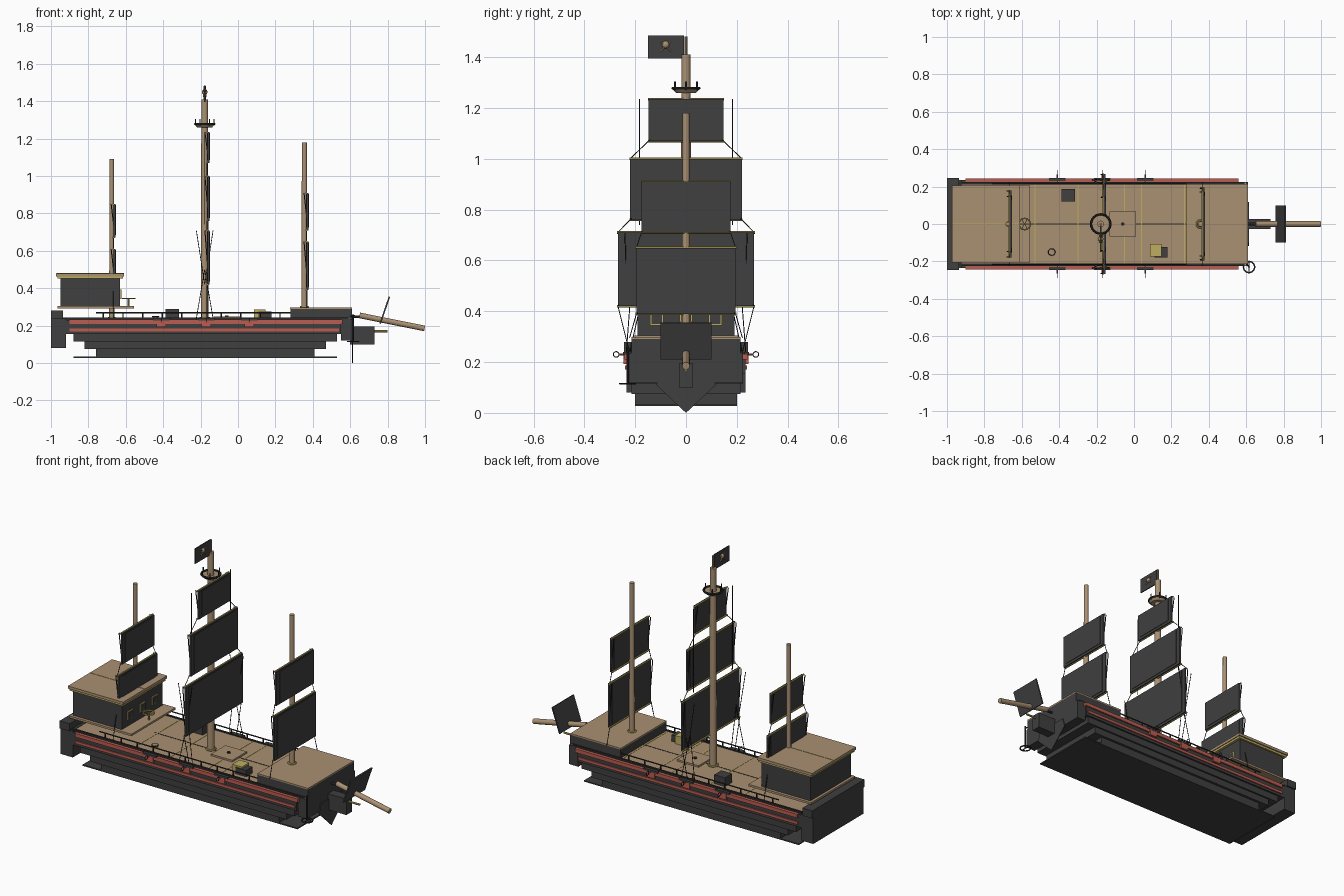
import bpy, bmesh, math
from mathutils import Vector

cube = bpy.data.objects.get("Cube")
if cube:
    bpy.data.objects.remove(cube)


def material(name, r, g, b):
    m = bpy.data.materials.new(name)
    m.use_nodes = True
    m.diffuse_color = (r, g, b, 1)
    m.node_tree.nodes["Principled BSDF"].inputs["Base Color"].default_value = (r, g, b, 1)
    return m


DARK = material("charcoal", 0.05, 0.05, 0.05)
WOOD = material("tan wood", 0.40, 0.28, 0.17)
RED = material("faded red", 0.50, 0.11, 0.08)
GOLD = material("dull gold", 0.52, 0.42, 0.12)
BLACK = material("rope black", 0.025, 0.025, 0.025)


def finish(name, bm, mat, smooth=False):
    bmesh.ops.recalc_face_normals(bm, faces=bm.faces)
    me = bpy.data.meshes.new(name)
    bm.to_mesh(me)
    bm.free()
    me.materials.append(mat)
    ob = bpy.data.objects.new(name, me)
    bpy.context.collection.objects.link(ob)
    if smooth:
        bpy.ops.object.select_all(action='DESELECT')
        ob.select_set(True)
        bpy.context.view_layer.objects.active = ob
        bpy.ops.object.shade_smooth_by_angle()
    return ob


def box(name, x, y, z, mat):
    """Box from (min, max) pairs on each axis."""
    bm = bmesh.new()
    bmesh.ops.create_cube(bm, size=1)
    for v in bm.verts:
        v.co = [lo + (c + 0.5) * (hi - lo) for c, (lo, hi) in zip(v.co, (x, y, z))]
    return finish(name, bm, mat)


def rod(name, a, b, r, mat, sides=12, r2=None):
    """Cylinder or cone between two points."""
    a, b = Vector(a), Vector(b)
    bm = bmesh.new()
    bmesh.ops.create_cone(bm, cap_ends=True, segments=sides, radius1=r,
                          radius2=r if r2 is None else r2, depth=(b - a).length)
    turn = (b - a).to_track_quat('Z', 'Y')
    for v in bm.verts:
        v.co = turn @ v.co + (a + b) / 2
    return finish(name, bm, mat, sides > 6)


def ring(name, centre, r, thick, mat, rot=(0, 0, 0)):
    bpy.ops.mesh.primitive_torus_add(location=centre, rotation=rot, major_radius=r,
                                     minor_radius=thick, major_segments=24, minor_segments=6)
    ob = bpy.context.object
    ob.name = name
    ob.data.materials.append(mat)
    bpy.ops.object.shade_smooth_by_angle()


# Stepped hull
box("keel_plate", (-0.88, 0.53), (-0.2, 0.2), (0.028, 0.035), DARK)
for i, (back, front, half, low, high) in enumerate([
        (-0.76, 0.41, 0.2, 0.035, 0.075), (-0.82, 0.47, 0.215, 0.075, 0.115),
        (-0.88, 0.53, 0.225, 0.115, 0.155), (-0.93, 0.55, 0.235, 0.155, 0.23)]):
    box(f"hull_step_{i}", (back, front), (-half, half), (low, high), DARK)
box("stern_block", (-1.0, -0.92), (-0.235, 0.235), (0.08, 0.24), DARK)
box("stern_rail", (-1.0, -0.935), (-0.245, 0.245), (0.235, 0.28), DARK)
box("bow_block", (0.55, 0.61), (-0.225, 0.225), (0.12, 0.235), DARK)
box("deck", (-0.94, 0.6), (-0.222, 0.222), (0.23, 0.238), WOOD)
box("beak", (0.6, 0.73), (-0.027, 0.027), (0.1, 0.195), DARK)

# Pointed prow plate
bm = bmesh.new()
profile = [(-0.1, 0.165), (-0.117, 0.11), (0, 0), (0.117, 0.11), (0.1, 0.165)]
face = bm.faces.new([bm.verts.new((0.61, y, z)) for y, z in profile])
extra = bmesh.ops.extrude_face_region(bm, geom=[face])
for v in extra["geom"]:
    if isinstance(v, bmesh.types.BMVert):
        v.co.x += 0.005
finish("prow_plate", bm, DARK)

# Side bands, gun ports, rings and railings
for s, side in ((-1, "right"), (1, "left")):
    def span(a, b):
        return tuple(sorted((s * a, s * b)))
    box(f"upper_band_{side}", (-0.9, 0.56), span(0.225, 0.243), (0.21, 0.232), RED)
    box(f"lower_band_{side}", (-0.9, 0.54), span(0.225, 0.241), (0.17, 0.186), RED)
    box(f"band_cap_{side}", (-0.94, 0.59), span(0.212, 0.224), (0.23, 0.243), BLACK)
    for i, x in enumerate((-0.41, -0.17, 0.06)):
        box(f"port_frame_{side}_{i}", (x - 0.025, x + 0.025), span(0.235, 0.246), (0.193, 0.23), RED)
        box(f"port_lid_{side}_{i}", (x - 0.045, x + 0.045), span(0.23, 0.247), (0.228, 0.24), DARK)
        rod(f"port_bar_{side}_{i}", (x, s * 0.2, 0.23), (x, s * 0.264, 0.23), 0.004, RED, 6)
        ring(f"port_ring_{side}_{i}", (x, s * 0.275, 0.23), 0.011, 0.002, BLACK, (0, math.pi / 2, 0))
    rod(f"rail_{side}", (-0.76, s * 0.215, 0.27), (0.28, s * 0.215, 0.27), 0.004, BLACK, 6)
    for i in range(10):
        x = -0.72 + i * 0.105
        rod(f"rail_post_{side}_{i}", (x, s * 0.215, 0.235), (x, s * 0.215, 0.27), 0.004, BLACK, 6)

# Forecastle
box("forecastle", (0.28, 0.61), (-0.215, 0.215), (0.235, 0.29), DARK)
box("forecastle_deck", (0.278, 0.61), (-0.215, 0.215), (0.29, 0.298), WOOD)

# Stern cabin
box("cabin_floor", (-0.965, -0.555), (-0.207, 0.207), (0.293, 0.305), WOOD)
box("cabin_walls", (-0.95, -0.63), (-0.19, 0.19), (0.305, 0.455), DARK)
box("roof_trim", (-0.965, -0.615), (-0.2, 0.2), (0.452, 0.464), GOLD)
box("cabin_roof", (-0.972, -0.61), (-0.207, 0.207), (0.464, 0.48), WOOD)
box("roof_seam", (-0.97, -0.61), (-0.003, 0.003), (0.479, 0.482), GOLD)
for i in (-1, 0, 1):
    y = i * 0.115
    box(f"window_frame_{i + 1}", (-0.632, -0.624), (y - 0.026, y + 0.026), (0.343, 0.393), GOLD)
    box(f"window_pane_{i + 1}", (-0.63, -0.622), (y - 0.02, y + 0.02), (0.349, 0.387), DARK)

# Steering wheel
ring("wheel", (-0.585, 0, 0.345), 0.03, 0.004, GOLD)
rod("wheel_post", (-0.585, 0, 0.3), (-0.585, 0, 0.345), 0.006, WOOD, 8)
for i in range(3):
    d = Vector((math.cos(i * math.pi / 3), math.sin(i * math.pi / 3), 0)) * 0.036
    c = Vector((-0.585, 0, 0.345))
    rod(f"wheel_spoke_{i}", c - d, c + d, 0.002, GOLD, 6)

# Deck seams and cargo
for i, x in enumerate((-0.53, -0.3, -0.05, 0.04, 0.27)):
    box(f"deck_seam_{i}", (x - 0.003, x + 0.003), (-0.21, 0.21), (0.237, 0.2395), GOLD)
box("deck_centre_seam", (-0.55, 0.28), (-0.002, 0.002), (0.237, 0.2395), BLACK)
box("hatch", (-0.13, 0.01), (-0.068, 0.068), (0.237, 0.248), WOOD)
rod("hatch_knob", (-0.06, 0, 0.248), (-0.06, 0, 0.254), 0.01, BLACK)
box("dark_crate_left", (-0.387, -0.316), (0.12, 0.187), (0.237, 0.29), DARK)
box("dark_crate_right", (0.11, 0.18), (-0.18, -0.122), (0.237, 0.276), DARK)
box("gold_crate", (0.085, 0.148), (-0.175, -0.108), (0.237, 0.286), GOLD)
rod("barrel", (-0.44, -0.15, 0.237), (-0.44, -0.15, 0.252), 0.016, WOOD)
ring("barrel_hoop", (-0.44, -0.15, 0.25), 0.017, 0.003, BLACK)


# Masts with sails: each sail is (low, high, half width)
def mast(name, x, base, top, r, sails):
    rod(f"{name}_mast", (x, 0, base), (x, 0, top), r, WOOD, 16, r * 0.85)
    ring(f"{name}_mast_collar", (x, 0, base + 0.005), r + 0.004, 0.005, GOLD)
    sx = x + r * 0.6
    for i, (low, high, half) in enumerate(sails):
        box(f"{name}_sail_{i}", (sx + 0.002, sx + 0.012), (-half, half), (low, high), DARK)
        box(f"{name}_sail_panel_{i}", (sx, sx + 0.015), (-half + 0.025, half - 0.025),
            (low + 0.015, high - 0.006), DARK)
        for z, part in ((low, "foot"), (high, "head")):
            rod(f"{name}_{part}_yard_{i}", (sx, -half - 0.003, z), (sx, half + 0.003, z), 0.005, GOLD, 6)
        for s in (-1, 1):
            # Sheets fall from each sail to the one below or the deck
            end_z = sails[i - 1][1] if i else base
            end_y = sails[i - 1][2] if i else 0.222
            rod(f"{name}_sheet_{i}_{s}", (sx, s * half, low), (sx, s * end_y, end_z), 0.002, BLACK, 5)
            rod(f"{name}_lift_{i}_{s}", (sx - 0.012, s * (half - 0.004), high),
                (sx + 0.01, s * (half - 0.004), low), 0.003, BLACK, 5)


mast("fore", 0.355, 0.295, 1.18, 0.016, [(0.39, 0.65, 0.195), (0.71, 0.91, 0.175)])
mast("main", -0.178, 0.237, 1.41, 0.021,
     [(0.42, 0.71, 0.268), (0.76, 1.0, 0.22), (1.07, 1.235, 0.147)])
mast("mizzen", -0.675, 0.237, 1.09, 0.014, [(0.42, 0.61, 0.18), (0.67, 0.85, 0.15)])

# Shrouds beside the main mast
for s in (-1, 1):
    for dx in (-0.045, 0.045):
        rod("shroud", (-0.178 + dx, s * 0.235, 0.237), (-0.178, s * 0.215, 0.5), 0.002, BLACK, 5)
        rod("brace", (-0.178 + dx, s * 0.24, 0.71), (-0.178, s * 0.235, 0.42), 0.002, BLACK, 5)
    rod("topsail_line", (-0.178, s * 0.183, 0.74), (-0.178, s * 0.183, 1.235), 0.0025, BLACK, 5)

# Crow's nest
rod("nest_floor", (-0.178, 0, 1.26), (-0.178, 0, 1.275), 0.04, WOOD, 20, 0.053)
ring("nest_rim", (-0.178, 0, 1.278), 0.052, 0.006, BLACK)
for i in range(6):
    a = i * math.pi / 3
    x, y = -0.178 + 0.05 * math.cos(a), 0.05 * math.sin(a)
    rod(f"nest_post_{i}", (x, y, 1.27), (x, y, 1.305), 0.003, BLACK, 6)

# Flag with skull and crossed bones
rod("flag_pole", (-0.178, 0, 1.4), (-0.178, 0, 1.482), 0.006, WOOD, 8)
box("flag", (-0.181, -0.175), (-0.15, -0.008), (1.395, 1.485), DARK)
bm = bmesh.new()
bmesh.ops.create_uvsphere(bm, u_segments=12, v_segments=8, radius=0.015)
for v in bm.verts:
    v.co += Vector((-0.178, -0.08, 1.449))
finish("flag_skull", bm, WOOD, True)
for s in (-1, 1):
    for x in (-0.184, -0.172):
        rod("flag_bone", (x, -0.08 - s * 0.02, 1.425), (x, -0.08 + s * 0.02, 1.462), 0.003, WOOD, 6)

# Bowsprit and its square sail
rod("bowsprit", (0.65, 0, 0.255), (0.998, 0, 0.185), 0.015, WOOD, 16)
rod("beak_spar", (0.72, 0, 0.17), (0.8, 0, 0.17), 0.006, GOLD, 8)
rod("bowsprit_stay", (0.61, 0, 0.25), (0.73, 0, 0.24), 0.007, DARK, 8)
spritsail = box("spritsail", (-0.004, 0.004), (-0.1, 0.1), (-0.076, 0.076), DARK)
spritsail.location = (0.785, 0, 0.283)
spritsail.rotation_euler = (0, math.radians(19), 0)

# Anchor hanging off the bow
rod("anchor_shank", (0.615, -0.23, 0.115), (0.615, -0.23, 0.26), 0.005, BLACK, 8)
ring("anchor_ring", (0.615, -0.23, 0.115), 0.03, 0.004, BLACK)
rod("anchor_bar", (0.615, -0.262, 0.115), (0.615, -0.198, 0.115), 0.003, BLACK, 6)
rod("anchor_arm", (0.6, -0.21, 0.25), (0.615, -0.23, 0.25), 0.004, BLACK, 6)
